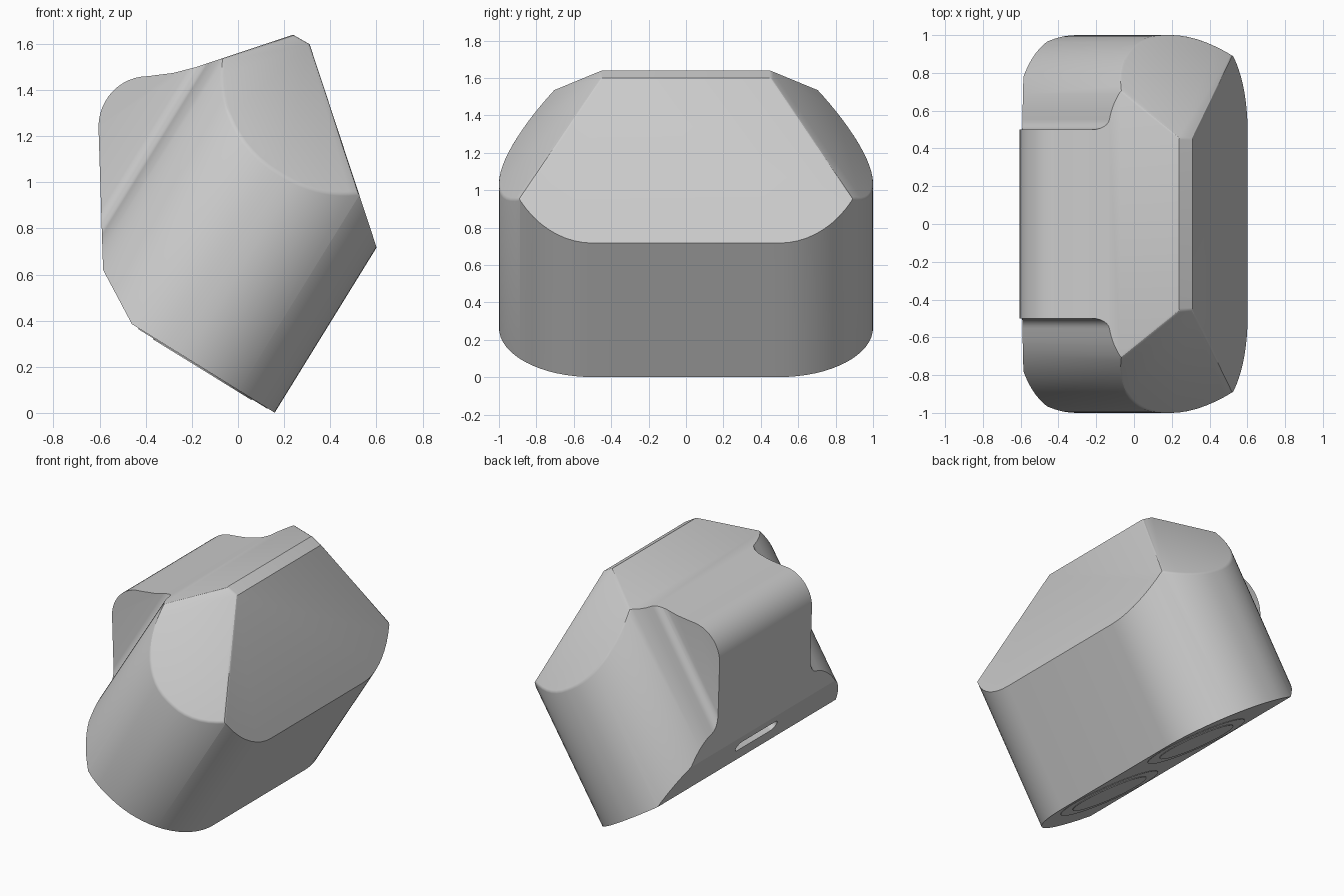
import bpy, bmesh, math
from mathutils import Vector

cube = bpy.data.objects.get("Cube")
if cube:
    bpy.data.objects.remove(cube, do_unlink=True)

grey = bpy.data.materials.new("plain grey")
grey.use_nodes = True
COLOUR = (0.6, 0.6, 0.6, 1)
grey.diffuse_color = COLOUR
grey.node_tree.nodes["Principled BSDF"].inputs["Base Color"].default_value = COLOUR

# Tilted frame: AXIS runs up the body, SIDE across it
AXIS = Vector((0.525, 0, 0.851)).normalized()
SIDE = Vector((AXIS.z, 0, -AXIS.x))
X, Y, Z = Vector((1, 0, 0)), Vector((0, 1, 0)), Vector((0, 0, 1))


def prism(name, points, ex, ey, ez, low, high, origin=Vector()):
    """Extrude a 2D outline in the plane ex, ey along ez."""
    bm = bmesh.new()
    ring = [bm.verts.new(origin + ex * p + ey * q + ez * low) for p, q in points]
    face = bm.faces.new(ring)
    extruded = bmesh.ops.extrude_face_region(bm, geom=[face])["geom"]
    moved = [g for g in extruded if isinstance(g, bmesh.types.BMVert)]
    bmesh.ops.translate(bm, verts=moved, vec=ez * (high - low))
    bmesh.ops.recalc_face_normals(bm, faces=bm.faces)
    mesh = bpy.data.meshes.new(name)
    bm.to_mesh(mesh)
    bm.free()
    mesh.materials.append(grey)
    obj = bpy.data.objects.new(name, mesh)
    bpy.context.collection.objects.link(obj)
    return obj


def arc(cx, cy, rx, ry, start, end, steps):
    angles = [math.radians(start + (end - start) * i / steps) for i in range(steps + 1)]
    return [(cx + rx * math.cos(a), cy + ry * math.sin(a)) for a in angles]


def activate(obj):
    bpy.ops.object.select_all(action='DESELECT')
    obj.select_set(True)
    bpy.context.view_layer.objects.active = obj


def combine(obj, cutter, operation):
    activate(obj)
    mod = obj.modifiers.new("cut", 'BOOLEAN')
    mod.operation, mod.object, mod.solver = operation, cutter, 'EXACT'
    bpy.ops.object.modifier_apply(modifier=mod.name)
    bpy.data.objects.remove(cutter, do_unlink=True)


# Cross-section: rounded loaf flowing through a fillet into a narrower neck
R, FILLET = 0.5, 0.06
reach = math.sqrt(R * R + 2 * R * FILLET)
lean = math.degrees(math.atan2(FILLET, reach))
half = arc(-0.365, 0.5, R, R, 0, 90, 16)
half += arc(-0.41, 0.5, R, R, 90, 180 - lean, 16)
half += arc(-0.41 - reach, 0.5 + FILLET, FILLET, FILLET, -lean, -90, 6)
half += [(-1.5, 0.5)]
section = half + [(u, -y) for u, y in reversed(half)]
body = prism("body", section, SIDE, Y, AXIS, -0.2, 2.2)

# Side profile trims the base, sloped top, rounded neck and back wall
profile = [(-0.46, 0.385), (0.33, -0.105), (0.7, 0.417), (0.31, 1.6), (0.24, 1.64),
           (-0.18, 1.5), (-0.28, 1.474)]
profile += arc(-0.39, 1.24, 0.215, 0.22, 90, 180, 12) + [(-0.585, 0.62)]
combine(body, prism("profile_cutter", profile, X, Z, Y, -1.5, 1.5), 'INTERSECT')

# Two sloped facets at the front and back, with softened edges
bm = bmesh.new()
bm.from_mesh(body.data)
bmesh.ops.remove_doubles(bm, verts=bm.verts, dist=0.0005)
rims = []
for s in (-1, 1):
    normal = (AXIS + Y * s).normalized()
    cut = bmesh.ops.bisect_plane(bm, geom=bm.verts[:] + bm.edges[:] + bm.faces[:], dist=0.0001,
                                 plane_co=AXIS * 1.98, plane_no=normal, clear_outer=True)
    edges = [g for g in cut["geom_cut"] if isinstance(g, bmesh.types.BMEdge)]
    bmesh.ops.holes_fill(bm, edges=edges, sides=0)
    rims += edges
bmesh.ops.recalc_face_normals(bm, faces=bm.faces)
bmesh.ops.bevel(bm, geom=[e for e in rims if e.is_valid], offset=0.015, segments=2,
                profile=0.5, affect='EDGES', clamp_overlap=True)
bm.to_mesh(body.data)
bm.free()

# Small rounded slot in the lower back chamfer
along = Vector((-0.47, 0, 0.883)).normalized()
outward = Vector((-along.z, 0, along.x))
slot = arc(0.18, 0, 0.04, 0.04, -90, 90, 8) + arc(-0.18, 0, 0.04, 0.04, 90, 270, 8)
combine(body, prism("slot_cutter", slot, Y, along, outward, -0.1, 0.1,
                    Vector((-0.533, 0, 0.522))), 'DIFFERENCE')
activate(body)
bpy.ops.object.shade_smooth_by_angle(angle=math.radians(25))

# Thin stepped round feet under the base
for label, s in (("front", -1), ("back", 1)):
    for part, radius, drop in (("rim", 0.33, 0.004), ("pad", 0.25, 0.008)):
        disc = arc(-0.23, 0.42 * s, radius, radius, 0, 351, 39)
        foot = prism(f"{label}_foot_{part}", disc, SIDE, Y, AXIS, 0.086 - drop, 0.09)
        activate(foot)
        bpy.ops.object.shade_smooth_by_angle(angle=math.radians(30))
